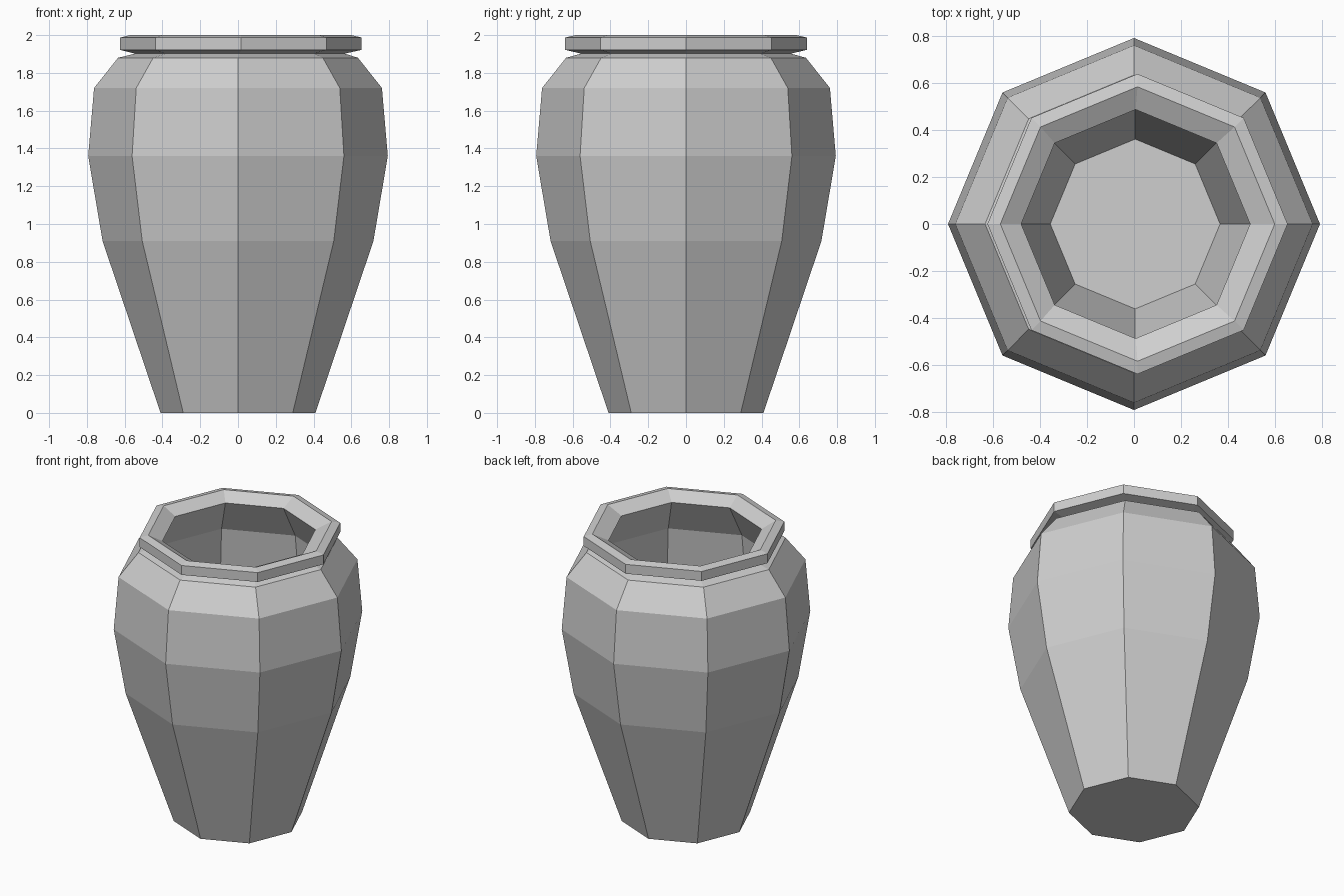
import bpy
import bmesh
from math import cos, sin, pi

cube = bpy.data.objects.get("Cube")
if cube:
    bpy.data.objects.remove(cube, do_unlink=True)

SIDES = 8

# One plain grey clay for the whole pot
clay = bpy.data.materials.new("grey_clay")
clay.use_nodes = True
GREY = (0.62, 0.62, 0.62, 1)
clay.diffuse_color = GREY
clay.node_tree.nodes["Principled BSDF"].inputs["Base Color"].default_value = GREY


def lathe(name, profile):
    """Turn a (radius, height, x shift) profile into a faceted solid with capped ends."""
    bm = bmesh.new()
    rings = []
    for radius, height, shift in profile:
        angles = [2 * pi * i / SIDES for i in range(SIDES)]
        rings.append([bm.verts.new((radius * cos(a) + shift, radius * sin(a), height))
                      for a in angles])
    for low, high in zip(rings, rings[1:]):
        for i in range(SIDES):
            j = (i + 1) % SIDES
            bm.faces.new((low[i], low[j], high[j], high[i]))
    bm.faces.new(rings[0][::-1])
    bm.faces.new(rings[-1])
    bmesh.ops.recalc_face_normals(bm, faces=bm.faces)
    mesh = bpy.data.meshes.new(name)
    bm.to_mesh(mesh)
    bm.free()
    mesh.materials.append(clay)
    obj = bpy.data.objects.new(name, mesh)
    bpy.context.collection.objects.link(obj)
    return obj


# Outer wall from foot to shoulder
body = [(0.41, 0, 0), (0.717, 0.91, 0), (0.793, 1.36, 0), (0.762, 1.72, 0), (0.635, 1.88, 0)]
# Pinched neck and the thick lip, set slightly off centre
lip = [(0.555, 1.902, 0.01), (0.64, 1.922, 0.015), (0.64, 1.987, 0.015),
       (0.585, 2.0, 0.015), (0.488, 1.95, 0.007)]
# Hollow inside, down to the floor
inside = [(0.62, 1.71, 0.005), (0.66, 1.36, 0.005), (0.59, 0.91, 0.005), (0.362, 0.1, 0.005)]

lathe("pot", body + lip + inside)
